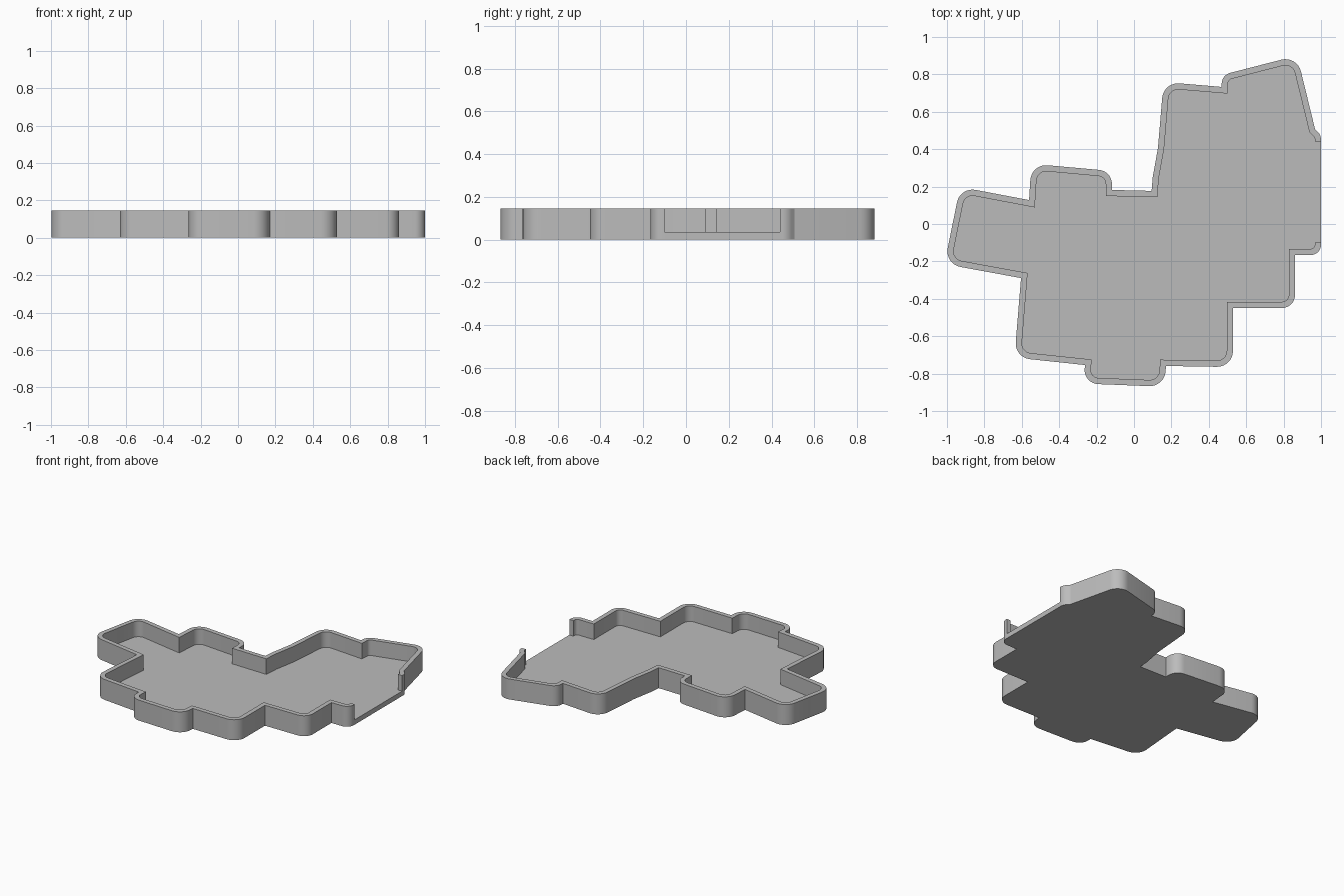
import bpy
import bmesh
import math
from mathutils import Vector

WALL = 0.033      # wall thickness
FLOOR = 0.035     # floor thickness
HEIGHT = 0.147    # rim height
STEPS = 8         # segments in each rounded corner
R = 0.085         # usual outer corner radius

# Outer outline, counterclockwise: x, y, corner radius.
# It starts and ends at the two sides of the opening in the right-hand wall.
OUTLINE = [
    (1, 0.44, 0), (1, 0.475, 0.06), (0.968, 0.507, 0), (0.872, 0.9, R),
    (0.471, 0.797, 0.06), (0.468, 0.733, 0), (0.158, 0.759, R),
    (0.128, 0.406, 0), (0.1, 0.25, 0), (0.094, 0.177, 0),
    (-0.118, 0.182, 0), (-0.118, 0.283, 0.075), (-0.549, 0.322, R),
    (-0.561, 0.128, 0), (-0.93, 0.198, R), (-1.013, -0.214, R),
    (-0.604, -0.289, 0), (-0.639, -0.714, R), (-0.262, -0.754, 0),
    (-0.27, -0.853, 0.075), (0.163, -0.87, R), (0.171, -0.759, 0),
    (0.529, -0.765, R), (0.529, -0.449, 0), (0.861, -0.449, 0.07),
    (0.861, -0.166, 0), (1, -0.166, 0.055), (1, -0.1, 0),
]


def paired_outlines(corners):
    """Return matching outer and inner loops with rounded convex corners."""
    outer, inner = [], []
    count = len(corners)
    for i, (x, y, radius) in enumerate(corners):
        point = Vector((x, y))
        before = (point - Vector(corners[i - 1][:2])).normalized()
        after = (Vector(corners[(i + 1) % count][:2]) - point).normalized()
        n_before = Vector((-before.y, before.x))
        n_after = Vector((-after.y, after.x))
        miter = (n_before + n_after) / (1 + n_before.dot(n_after))
        if radius == 0:
            outer.append(point)
            inner.append(point + miter * WALL)
            continue
        # Both arcs share one centre, so the wall keeps its thickness
        centre = point + miter * radius
        start = math.atan2(-n_before.y, -n_before.x)
        turn = math.acos(max(-1, min(1, before.dot(after))))
        for step in range(STEPS + 1):
            angle = start + turn * step / STEPS
            ray = Vector((math.cos(angle), math.sin(angle)))
            outer.append(centre + ray * radius)
            inner.append(centre + ray * (radius - WALL))
    return outer, inner


def material(name, colour):
    mat = bpy.data.materials.new(name)
    mat.use_nodes = True
    mat.diffuse_color = colour
    mat.node_tree.nodes["Principled BSDF"].inputs["Base Color"].default_value = colour
    return mat


cube = bpy.data.objects.get("Cube")
if cube:
    bpy.data.objects.remove(cube, do_unlink=True)

outer, inner = paired_outlines(OUTLINE)
bm = bmesh.new()


def ring(points, z):
    return [bm.verts.new((p.x, p.y, z)) for p in points]


base = ring(outer, 0)
sill = ring(outer, FLOOR)
rim_out = ring(outer, HEIGHT)
rim_in = ring(inner, HEIGHT)
floor_edge = ring(inner, FLOOR)

# Underside and tray floor
bm.faces.new(base[::-1])
bm.faces.new(floor_edge)


def strip(lower, upper, i, j):
    bm.faces.new((lower[i], lower[j], upper[j], upper[i]))


# Floor sides and walls, leaving the last segment open above the floor
last = len(outer) - 1
for i in range(last + 1):
    j = (i + 1) % len(outer)
    strip(base, sill, i, j)
    if i == last:
        strip(sill, floor_edge, i, j)
    else:
        strip(sill, rim_out, i, j)
        strip(rim_out, rim_in, i, j)
        strip(rim_in, floor_edge, i, j)

# Wall ends beside the opening
for i in (0, last):
    bm.faces.new((sill[i], rim_out[i], rim_in[i], floor_edge[i]))

bmesh.ops.recalc_face_normals(bm, faces=bm.faces[:])
mesh = bpy.data.meshes.new("walled_tray")
bm.to_mesh(mesh)
bm.free()

tray = bpy.data.objects.new("walled_tray", mesh)
bpy.context.collection.objects.link(tray)
mesh.materials.append(material("plain_grey", (0.5, 0.5, 0.5, 1)))

bpy.ops.object.select_all(action="DESELECT")
tray.select_set(True)
bpy.context.view_layer.objects.active = tray
bpy.ops.object.shade_smooth_by_angle(angle=math.radians(30))
